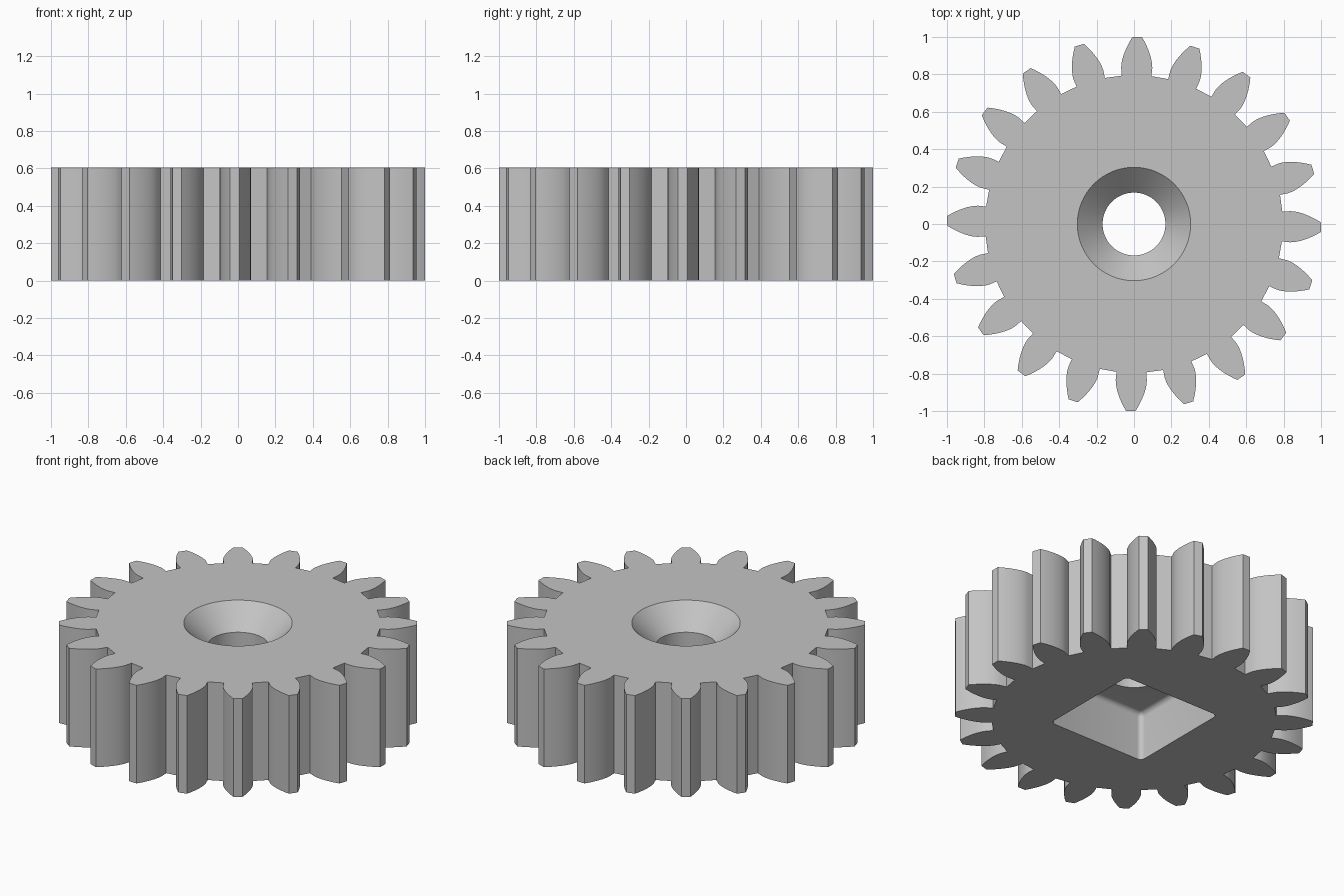
import bpy
import bmesh
import math
from mathutils import Matrix

if "Cube" in bpy.data.objects:
    bpy.data.objects.remove(bpy.data.objects["Cube"], do_unlink=True)

TEETH = 20
HEIGHT = 0.605
ROOT_R, BASE_R, TIP_R = 0.796, 0.838, 1.0
HALF_BASE = math.radians(5.7)     # half tooth angle at the base circle
PHASE = math.radians(-1)
FLANK_STEPS = 8
BORE_R, SINK_R = 0.168, 0.303
POCKET_HALF, POCKET_DEPTH, FILLET = 0.33, 0.3, 0.03

grey = bpy.data.materials.new("plain_grey")
grey.use_nodes = True
grey.diffuse_color = (0.55, 0.55, 0.55, 1)
grey.node_tree.nodes["Principled BSDF"].inputs["Base Color"].default_value = grey.diffuse_color


def make_object(name, bm):
    bmesh.ops.recalc_face_normals(bm, faces=bm.faces)
    mesh = bpy.data.meshes.new(name)
    bm.to_mesh(mesh)
    bm.free()
    mesh.materials.append(grey)
    obj = bpy.data.objects.new(name, mesh)
    bpy.context.collection.objects.link(obj)
    return obj


def tooth_flank():
    """Involute flank as (radius, half angle) pairs from root to tip."""
    points = [(ROOT_R, HALF_BASE)]
    for i in range(FLANK_STEPS + 1):
        r = BASE_R + (TIP_R - BASE_R) * i / FLANK_STEPS
        pressure = math.acos(BASE_R / r)
        points.append((r, HALF_BASE - (math.tan(pressure) - pressure)))
    return points


def gear_blank():
    flank = tooth_flank()
    outline = [(r, -a) for r, a in flank] + [(r, a) for r, a in reversed(flank)]
    bm = bmesh.new()
    ring = []
    for k in range(TEETH):
        centre = PHASE + math.tau * k / TEETH
        for r, a in outline:
            ring.append(bm.verts.new((r * math.cos(centre + a), r * math.sin(centre + a), 0)))
    base = bm.faces.new(ring)
    top = bmesh.ops.extrude_face_region(bm, geom=[base], use_keep_orig=True)["geom"]
    bmesh.ops.translate(bm, vec=(0, 0, HEIGHT),
                        verts=[v for v in top if isinstance(v, bmesh.types.BMVert)])
    return make_object("spur_gear", bm)


def bore_cutter():
    """Straight bore widening to a 45 degree countersink."""
    extra = 0.1
    profile = [(0, extra), (BORE_R, extra), (BORE_R, HEIGHT - (SINK_R - BORE_R)),
               (SINK_R + extra, HEIGHT + extra), (0, HEIGHT + extra)]
    bm = bmesh.new()
    verts = [bm.verts.new((r, 0, z)) for r, z in profile]
    edges = [bm.edges.new(pair) for pair in zip(verts, verts[1:])]
    bmesh.ops.spin(bm, geom=verts + edges, axis=(0, 0, 1), cent=(0, 0, 0),
                   angle=math.tau, steps=96)
    bmesh.ops.remove_doubles(bm, verts=bm.verts, dist=1e-5)
    return make_object("bore_cutter", bm)


def pocket_cutter():
    """Rounded square block for the recess in the underside."""
    bm = bmesh.new()
    size = (2 * POCKET_HALF, 2 * POCKET_HALF, 2 * POCKET_DEPTH)
    bmesh.ops.create_cube(bm, size=1, matrix=Matrix.Diagonal((*size, 1)))
    bmesh.ops.bevel(bm, geom=list(bm.edges), offset=FILLET, segments=6,
                    profile=0.5, affect='EDGES')
    return make_object("pocket_cutter", bm)


# Gear body with its cut-outs
gear = gear_blank()
bpy.context.view_layer.objects.active = gear
gear.select_set(True)
for cutter in (pocket_cutter(), bore_cutter()):
    cutter.hide_render = True
    cut = gear.modifiers.new(cutter.name, 'BOOLEAN')
    cut.operation = 'DIFFERENCE'
    cut.solver = 'EXACT'
    cut.object = cutter
    bpy.ops.object.modifier_apply(modifier=cut.name)
    bpy.data.objects.remove(cutter, do_unlink=True)

# Smooth flanks and bore, crisp rims
bpy.ops.object.shade_smooth_by_angle(angle=math.radians(30))
